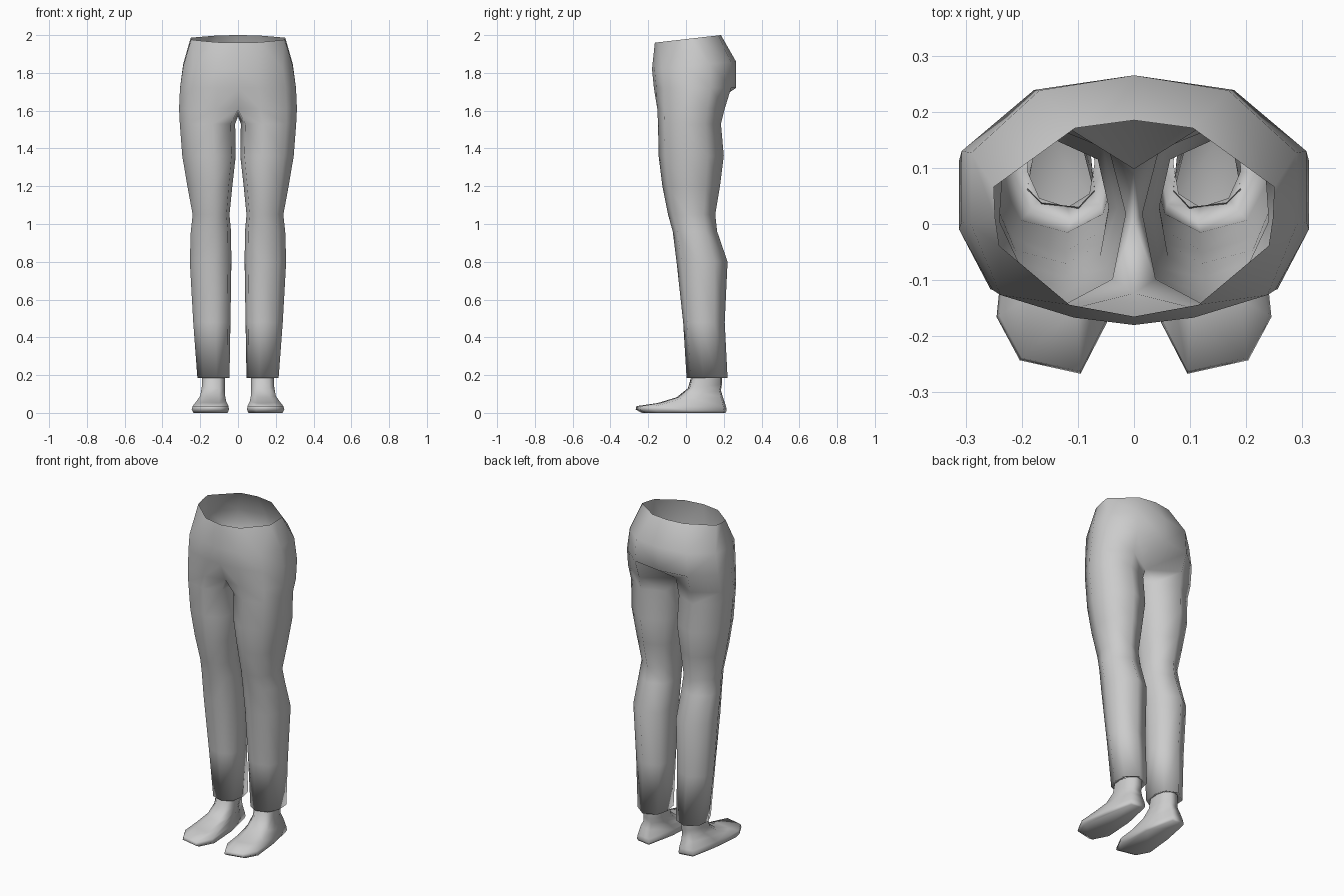
import bpy
import bmesh

cube = bpy.data.objects.get("Cube")
if cube:
    bpy.data.objects.remove(cube, do_unlink=True)

grey = bpy.data.materials.new("plain_grey")
grey.use_nodes = True
COLOUR = (0.6, 0.6, 0.6, 1.0)
grey.diffuse_color = COLOUR
grey.node_tree.nodes["Principled BSDF"].inputs["Base Color"].default_value = COLOUR

# Cross-sections as (across, front-to-back) fractions, anticlockwise from the inner front
WAIST = [(0, 0), (.46, .06), (.96, .36), (.99, .5), (1, .66), (.42, .96), (0, 1)]
HIP = [(0, 0), (.37, .03), (.82, .12), (1, .4), (1, .69), (.58, .94), (0, 1)]
CROTCH = [(0, .08), (.37, 0), (.82, .1), (1, .4), (1, .74), (.55, 1), (0, .7)]
LEG = [(.08, .15), (.4, 0), (.82, .1), (1, .4), (.97, .75), (.55, 1), (.1, .84), (0, .5)]
FOOT = [(.24, 0), (.79, .05), (1, .21), (.9, .6), (.72, .97), (.27, 1), (.06, .6), (0, .19)]


def ring(bm, shape, x_in, x_out, y_front, y_back, z_front, z_back):
    """Place one cross-section; its height slopes from front to back."""
    return [bm.verts.new((x_in + u * (x_out - x_in),
                          y_front + v * (y_back - y_front),
                          z_front + v * (z_back - z_front))) for u, v in shape]


def skin(bm, rings, closed):
    """Join neighbouring rings, listed from top to bottom, with quads."""
    for top, low in zip(rings, rings[1:]):
        n = len(top)
        for i in range(n if closed else n - 1):
            j = (i + 1) % n
            bm.faces.new((top[i], low[i], low[j], top[j]))


def finish(bm, name):
    for face in bm.faces:
        face.smooth = True
    mesh = bpy.data.meshes.new(name)
    bm.to_mesh(mesh)
    bm.free()
    mesh.materials.append(grey)
    obj = bpy.data.objects.new(name, mesh)
    bpy.context.collection.objects.link(obj)
    return obj


# Trousers: half of the open-topped hips and one leg, mirrored across the middle
bm = bmesh.new()
hips = [
    ring(bm, WAIST, 0, .25, -.165, .185, 1.96, 2.0),
    ring(bm, HIP, 0, .29, -.18, .265, 1.82, 1.86),
    ring(bm, HIP, 0, .307, -.17, .265, 1.72, 1.72),
    ring(bm, CROTCH, 0, .312, -.152, .205, 1.61, 1.61),
]
skin(bm, hips, closed=False)

crotch_point = bm.verts.new((0, 0, 1.57))
leg = [hips[-1] + [crotch_point]]
for x_in, x_out, y_front, y_back, z in [
    (.015, .308, -.148, .185, 1.53),
    (.012, .295, -.145, .2, 1.36),
    (.03, .268, -.125, .18, 1.2),
    (.045, .24, -.095, .155, 1.05),
    (.037, .25, -.07, .165, .96),
    (.035, .255, -.05, .22, .8),
    (.04, .237, -.015, .205, .48),
    (.045, .215, .003, .22, .185),
    (.07, .19, .03, .19, .195),      # hem turned in to the ankle
]:
    leg.append(ring(bm, LEG, x_in, x_out, y_front, y_back, z, z))
skin(bm, leg, closed=True)
trousers = finish(bm, "trousers")
mirror = trousers.modifiers.new("mirror", 'MIRROR')
mirror.use_axis[0] = True
mirror.use_mirror_merge = True
mirror.merge_threshold = 0.0005

# Feet: stacked outlines from ankle to sole, the toes reaching forward
for name, side in (("left_foot", 1), ("right_foot", -1)):
    bm = bmesh.new()
    rings = [ring(bm, FOOT, *r) for r in [
        (.07, .19, .03, .19, .2, .2),
        (.07, .192, .01, .19, .13, .15),
        (.068, .2, -.05, .185, .082, .12),
        (.062, .222, -.15, .195, .052, .085),
        (.05, .24, -.262, .212, .036, .035),
        (.048, .245, -.267, .216, .018, .012),
        (.055, .235, -.235, .21, .0, .0),
    ]]
    skin(bm, rings, closed=True)
    bm.faces.new(list(reversed(rings[-1])))
    if side < 0:
        for v in bm.verts:
            v.co.x = -v.co.x
        bmesh.ops.reverse_faces(bm, faces=bm.faces[:])
    finish(bm, name)
